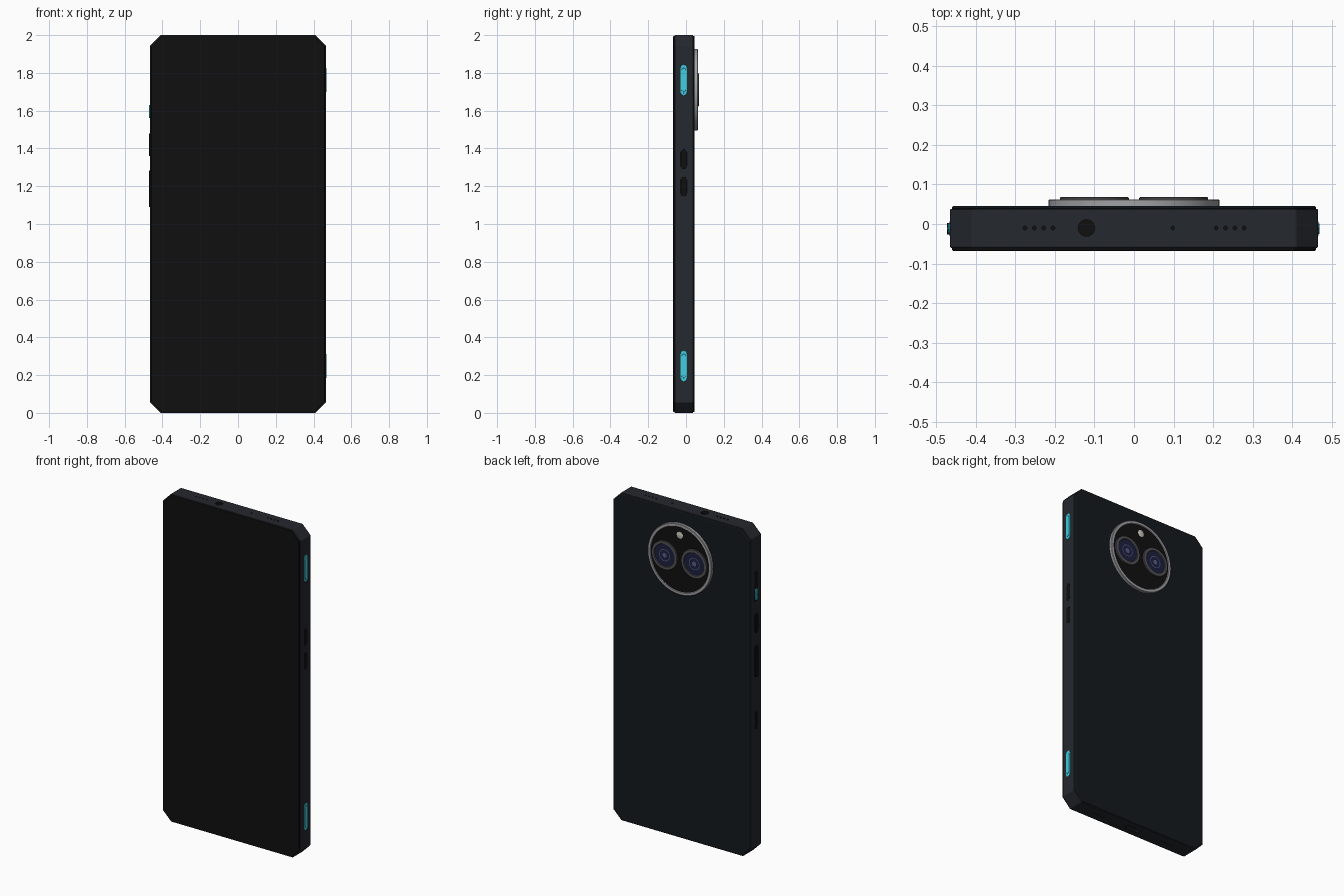
import bpy, bmesh
from math import cos, sin, pi
from mathutils import Matrix

if "Cube" in bpy.data.objects:
    bpy.data.objects.remove(bpy.data.objects["Cube"])


def mat(name, r, g, b):
    m = bpy.data.materials.new(name)
    m.diffuse_color = (r, g, b, 1)
    m.use_nodes = True
    m.node_tree.nodes["Principled BSDF"].inputs["Base Color"].default_value = m.diffuse_color
    return m


FRAME = mat("frame_grey", 0.018, 0.021, 0.027)
BACK = mat("back_dark", 0.007, 0.010, 0.013)
BLACK = mat("black", 0.005, 0.005, 0.005)
CYAN = mat("cyan", 0.05, 0.62, 0.75)
SILVER = mat("silver", 0.36, 0.36, 0.38)
GREY = mat("lens_rim", 0.09, 0.09, 0.10)
BLUE = mat("lens_blue", 0.012, 0.014, 0.05)
LILAC = mat("lens_ring", 0.10, 0.11, 0.25)
FLASH = mat("flash", 0.6, 0.58, 0.5)
YC = -0.012  # centre line of the side and end details


def finish(name, bm, mats, smooth=False):
    bmesh.ops.recalc_face_normals(bm, faces=bm.faces)
    me = bpy.data.meshes.new(name)
    bm.to_mesh(me)
    bm.free()
    for m in mats:
        me.materials.append(m)
    ob = bpy.data.objects.new(name, me)
    bpy.context.collection.objects.link(ob)
    if smooth:
        bpy.ops.object.select_all(action='DESELECT')
        ob.select_set(True)
        bpy.context.view_layer.objects.active = ob
        bpy.ops.object.shade_smooth_by_angle(angle=0.6)
    return ob


def bevel(ob, width, segments=2):
    b = ob.modifiers.new("bevel", 'BEVEL')
    b.width, b.segments, b.limit_method = width, segments, 'ANGLE'
    return b


def add_prism(bm, pts, depth, matrix):
    """Extrude a 2D outline along local z from 0 to depth."""
    lo = [bm.verts.new(matrix @ Matrix.Translation((x, y, 0)).translation) for x, y in pts]
    hi = [bm.verts.new(matrix @ Matrix.Translation((x, y, depth)).translation) for x, y in pts]
    bm.faces.new(lo)
    bm.faces.new(hi)
    for i in range(len(pts)):
        j = (i + 1) % len(pts)
        bm.faces.new((lo[i], lo[j], hi[j], hi[i]))


def octagon(w, z0, z1, c):
    return [(-w + c, z0), (w - c, z0), (w, z0 + c), (w, z1 - c),
            (w - c, z1), (-w + c, z1), (-w, z1 - c), (-w, z0 + c)]


def pill(a, b, r, n=6):
    """Outline with length a..b on the second axis and half width r."""
    top = [(r * cos(pi * i / n), b - r + r * sin(pi * i / n)) for i in range(n + 1)]
    return top + [(r * cos(pi + pi * i / n), a + r + r * sin(pi + pi * i / n)) for i in range(n + 1)]


def slab(name, pts, y0, y1, material, bev, seg):
    # local (x, y, z) -> world (x, z, y)
    m = Matrix(((1, 0, 0, 0), (0, 0, 1, y0), (0, 1, 0, 0), (0, 0, 0, 1)))
    bm = bmesh.new()
    add_prism(bm, pts, y1 - y0, m)
    ob = finish(name, bm, [material])
    bevel(ob, bev, seg)
    return ob


def side_pill(name, x0, x1, z0, z1, r, material, bev=0.0012):
    # local (x, y, z) -> world (z, x, y)
    m = Matrix(((0, 0, 1, x0), (1, 0, 0, YC), (0, 1, 0, 0), (0, 0, 0, 1)))
    bm = bmesh.new()
    add_prism(bm, pill(z0, z1, r, 4), x1 - x0, m)
    ob = finish(name, bm, [material])
    bevel(ob, bev, 1)
    return ob


def lathe(name, x, z, profile, mats, n=64):
    """Revolve (radius, y, material index) rows around the y axis."""
    bm = bmesh.new()
    rings = [[bm.verts.new((x + r * cos(2 * pi * i / n), y, z + r * sin(2 * pi * i / n)))
              for i in range(n)] for r, y, _ in profile]
    for k in range(len(rings) - 1):
        for i in range(n):
            j = (i + 1) % n
            f = bm.faces.new((rings[k][i], rings[k][j], rings[k + 1][j], rings[k + 1][i]))
            f.material_index = profile[k][2]
    bm.faces.new(rings[0]).material_index = profile[0][2]
    bm.faces.new(rings[-1]).material_index = profile[-1][2]
    return finish(name, bm, mats, True)


# Body: frame, front glass and back panel
frame = slab("frame", octagon(0.465, 0, 2, 0.055), -0.060, 0.038, FRAME, 0.003, 2)
slab("front_glass", octagon(0.460, 0.004, 1.996, 0.055), -0.068, -0.058, BLACK, 0.004, 2)
slab("back_panel", octagon(0.460, 0.004, 1.996, 0.055), 0.036, 0.046, BACK, 0.005, 3)

# Openings cut in the top and bottom ends
cut = bmesh.new()


def hole(x, z, r, depth=0.03):
    bmesh.ops.create_cone(cut, cap_ends=True, segments=24 if r > 0.01 else 10, radius1=r, radius2=r,
                          depth=depth * 2, matrix=Matrix.Translation((x, YC + 0.002, z)))


hole(-0.12, 2, 0.021, 0.06)
hole(0.098, 2, 0.005)
for i in range(4):
    for x in (-0.24, 0.243):
        hole(x + (i - 1.5) * 0.0235, 2, 0.005)
        hole(x + (i - 1.5) * 0.0235, 0, 0.005)
port = Matrix(((0, 1, 0, 0), (1, 0, 0, YC), (0, 0, 1, -0.03), (0, 0, 0, 1)))
add_prism(cut, pill(-0.05, 0.05, 0.016), 0.09, port)
cutter = finish("opening_cutter", cut, [BLACK])
cutter.hide_render = True
cutter.hide_viewport = True
boolean = frame.modifiers.new("openings", 'BOOLEAN')
boolean.object, boolean.operation, boolean.solver = cutter, 'DIFFERENCE', 'EXACT'
boolean.material_mode = 'TRANSFER'

# Right side: two cyan trigger pads and two dark slots
for label, z in (("upper", 1.762), ("lower", 0.248)):
    side_pill(label + "_trigger_base", 0.455, 0.4665, z - 0.083, z + 0.083, 0.018, CYAN)
    side_pill(label + "_trigger_pad", 0.46, 0.469, z - 0.064, z + 0.064, 0.013, CYAN)
    for s in (-1, 1):
        side_pill(label + "_trigger_groove", 0.46, 0.4668, z + s * 0.068 - 0.002,
                  z + s * 0.068 + 0.002, 0.002, BLACK, 0.0003)
for z in (1.343, 1.198):
    side_pill("right_slot", 0.455, 0.4658, z - 0.053, z + 0.053, 0.016, BLACK, 0.0005)

# Left side: slider with ridges, buttons and a small slot
side_pill("slider_track", -0.4658, -0.455, 1.55, 1.74, 0.018, BLACK, 0.0005)
side_pill("slider_knob", -0.470, -0.46, 1.56, 1.63, 0.014, CYAN)
for i in range(5):
    side_pill("slider_ridge", -0.472, -0.46, 1.573 + i * 0.011 - 0.003, 1.573 + i * 0.011 + 0.003,
              0.003, CYAN, 0.0005)
side_pill("power_button", -0.470, -0.455, 1.36, 1.48, 0.015, BLACK)
side_pill("volume_button", -0.472, -0.455, 1.09, 1.285, 0.015, BLACK)
side_pill("left_slot", -0.4658, -0.455, 0.772, 0.878, 0.016, BLACK, 0.0005)

# Round camera island, two lenses and a flash on the back
lathe("camera_island", 0, 1.71, [
    (0.216, 0.040, 0), (0.216, 0.060, 0), (0.213, 0.0625, 0), (0.199, 0.0625, 0),
    (0.196, 0.059, 1)], [SILVER, BLACK], 96)
for s in (-1, 1):
    lathe("camera_lens", s * 0.1, 1.71, [
        (0.087, 0.055, 0), (0.087, 0.066, 0), (0.085, 0.068, 0), (0.070, 0.068, 0),
        (0.067, 0.064, 1), (0.036, 0.064, 2), (0.032, 0.064, 1), (0.014, 0.064, 2)],
        [GREY, BLUE, LILAC], 48)
lathe("flash_light", 0, 1.857, [(0.021, 0.055, 0), (0.021, 0.060, 0), (0.018, 0.0615, 0)], [FLASH], 24)
